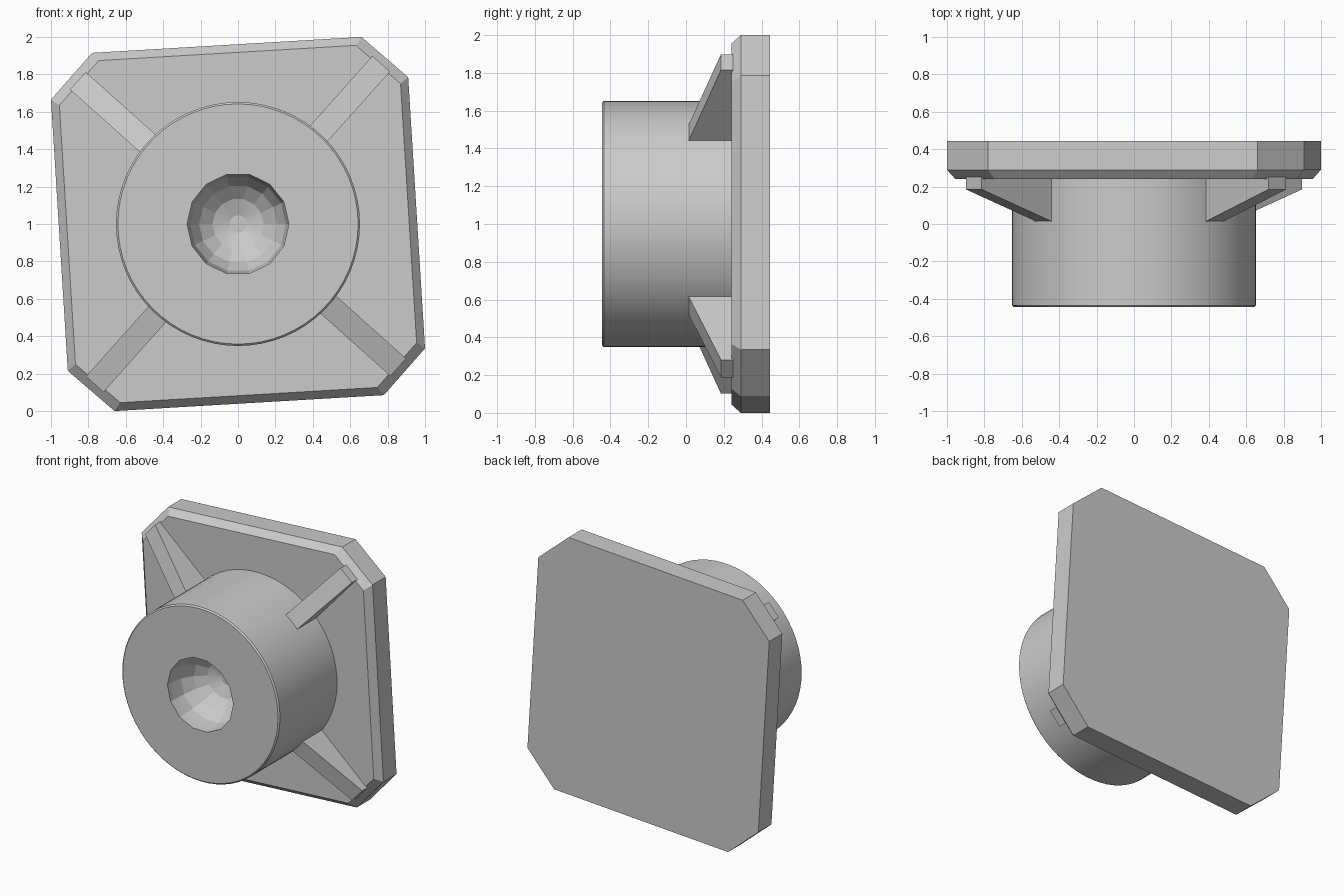
import bpy, bmesh, math

if "Cube" in bpy.data.objects:
    bpy.data.objects.remove(bpy.data.objects["Cube"])

CZ = 1.0  # height of the hub axis


def finish(name, bm):
    bmesh.ops.recalc_face_normals(bm, faces=bm.faces)
    me = bpy.data.meshes.new(name)
    bm.to_mesh(me)
    bm.free()
    ob = bpy.data.objects.new(name, me)
    bpy.context.collection.objects.link(ob)
    return ob


def lathe(name, profile, sides):
    """Solid of revolution about the y axis; profile is (radius, y), capped at both ends."""
    bm = bmesh.new()
    rings = []
    for r, y in profile:
        rings.append([bm.verts.new((r * math.cos(2 * math.pi * i / sides), y,
                                    CZ + r * math.sin(2 * math.pi * i / sides)))
                      for i in range(sides)])
    for a, b in zip(rings, rings[1:]):
        for i in range(sides):
            j = (i + 1) % sides
            bm.faces.new((a[i], a[j], b[j], b[i]))
    bm.faces.new(rings[0])
    bm.faces.new(rings[-1])
    return finish(name, bm)


# mounting plate: clipped square, slightly turned, front edge chamfered
half = [(-0.78, 0.915), (0.66, 1.0), (0.91, 0.785), (1.0, -0.665)]
outline = half + [(-x, -z) for x, z in half]
bm = bmesh.new()
rings = []
for s, y in ((0.955, 0.24), (1.0, 0.29), (1.0, 0.445)):
    rings.append([bm.verts.new((x * s, y, CZ + z * s)) for x, z in outline])
for a, b in zip(rings, rings[1:]):
    for i in range(8):
        j = (i + 1) % 8
        bm.faces.new((a[i], a[j], b[j], b[i]))
bm.faces.new(rings[0])
bm.faces.new(rings[-1])
finish("mounting_plate", bm)

# hub: round boss with softly broken front edge
hub = lathe("hub", [(0.642, -0.445), (0.652, -0.435), (0.652, 0.26)], 64)

# socket: low-poly bowl cut into the hub front
bowl = [(0.272, -0.55), (0.272, -0.40)]
bowl += [(0.272 * math.cos(math.radians(a)), -0.40 + 0.272 * math.sin(math.radians(a)))
         for a in (20, 40, 60, 80)]
cutter = lathe("socket_cutter", bowl, 14)
cutter.hide_render = True
mod = hub.modifiers.new("socket", "BOOLEAN")
mod.operation = "DIFFERENCE"
mod.solver = "EXACT"
mod.object = cutter
bpy.context.view_layer.objects.active = hub
hub.select_set(True)
bpy.ops.object.modifier_apply(modifier="socket")
bpy.data.objects.remove(cutter)
bpy.ops.object.shade_smooth_by_angle(angle=math.radians(15))

# four tapered ribs from the hub to the plate corners
rib_profile = [(0.60, 0.25), (0.60, 0.0), (0.65, 0.015), (1.149, 0.185), (1.149, 0.25)]
for k in range(4):
    ang = math.radians(48.2 + 90 * k)
    c, s = math.cos(ang), math.sin(ang)
    bm = bmesh.new()
    sides = [[bm.verts.new((r * c - w * s, y, CZ + r * s + w * c)) for r, y in rib_profile]
             for w in (-0.063, 0.063)]
    n = len(rib_profile)
    for i in range(n):
        j = (i + 1) % n
        bm.faces.new((sides[0][i], sides[0][j], sides[1][j], sides[1][i]))
    for ring in sides:
        bm.faces.new(ring)
    finish(f"rib_{k + 1}", bm)
